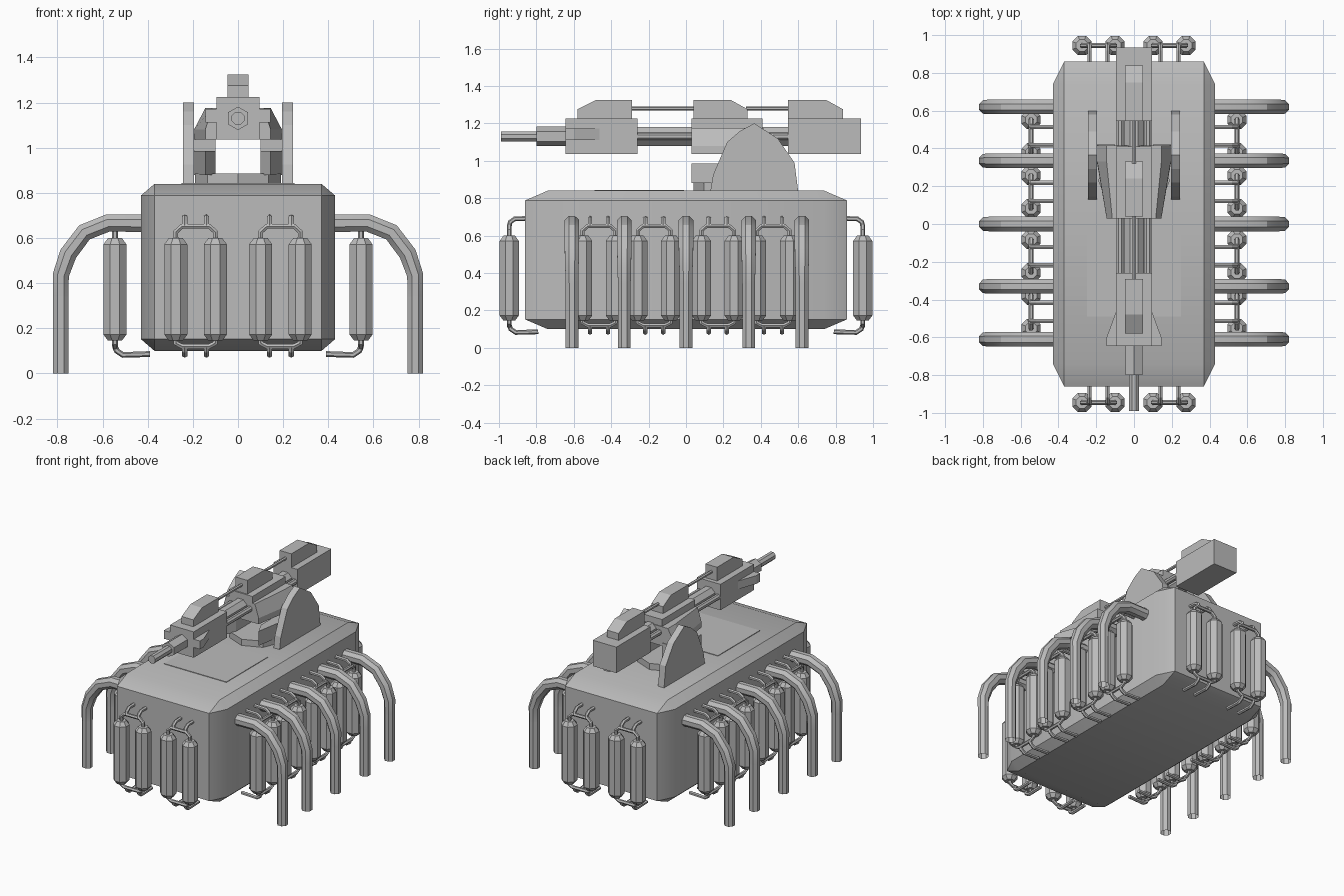
import bpy, bmesh, math
from mathutils import Vector, Matrix

cube = bpy.data.objects.get("Cube")
if cube:
    bpy.data.objects.remove(cube)

GREY = bpy.data.materials.new("plain_grey")
GREY.use_nodes = True
COLOUR = (0.5, 0.5, 0.5, 1)
GREY.diffuse_color = COLOUR
GREY.node_tree.nodes["Principled BSDF"].inputs["Base Color"].default_value = COLOUR


def finish(name, bm, smooth=False):
    bmesh.ops.recalc_face_normals(bm, faces=bm.faces)
    mesh = bpy.data.meshes.new(name)
    bm.to_mesh(mesh)
    bm.free()
    mesh.materials.append(GREY)
    obj = bpy.data.objects.new(name, mesh)
    bpy.context.collection.objects.link(obj)
    if smooth:
        bpy.ops.object.select_all(action='DESELECT')
        obj.select_set(True)
        bpy.context.view_layer.objects.active = obj
        bpy.ops.object.shade_smooth_by_angle()
    return obj


def loft(bm, rings, caps=True):
    """Skin a list of closed rings of points."""
    loops = [[bm.verts.new(p) for p in ring] for ring in rings]
    n = len(loops[0])
    for a, b in zip(loops, loops[1:]):
        for i in range(n):
            j = (i + 1) % n
            bm.faces.new((a[i], a[j], b[j], b[i]))
    if caps:
        bm.faces.new(loops[0])
        bm.faces.new(loops[-1])


def tube(bm, path, radii, sides=8, caps=True, turn=0.5):
    """Sweep a regular polygon along a path; radii is one number or one per point."""
    pts = [Vector(p) for p in path]
    if not isinstance(radii, (list, tuple)):
        radii = [radii] * len(pts)
    dirs = [(b - a).normalized() for a, b in zip(pts, pts[1:])]
    tangents = [dirs[0]] + [(a + b).normalized() for a, b in zip(dirs, dirs[1:])] + [dirs[-1]]
    t = tangents[0]
    ref = Vector((0, 0, 1)) if abs(t.z) < 0.9 else Vector((0, 1, 0))
    side = t.cross(ref).normalized()
    rings = []
    for k, p in enumerate(pts):
        if k:
            side = tangents[k - 1].rotation_difference(tangents[k]) @ side
        up = tangents[k].cross(side)
        angles = [(i + turn) * math.tau / sides for i in range(sides)]
        rings.append([p + (side * math.cos(a) + up * math.sin(a)) * radii[k] for a in angles])
    loft(bm, rings, caps)


def box(bm, x, y, z):
    loft(bm, [[(x[0], y[0], h), (x[1], y[0], h), (x[1], y[1], h), (x[0], y[1], h)] for h in z])


def side_prism(bm, x, profile):
    """Extrude a (y, z) profile between two x values."""
    loft(bm, [[(h, y, z) for y, z in profile] for h in x])


# Hull: a bevelled cube, stretched afterwards
bm = bmesh.new()
bmesh.ops.create_cube(bm, size=2)
bmesh.ops.bevel(bm, geom=bm.edges[:], offset=0.14, segments=1, affect='EDGES')
bmesh.ops.scale(bm, vec=(0.43, 0.86, 0.37), verts=bm.verts)
bmesh.ops.translate(bm, vec=(0, 0, 0.47), verts=bm.verts)
finish("hull", bm, True)

bm = bmesh.new()
box(bm, (-0.25, 0.25), (-0.49, -0.01), (0.836, 0.844))
finish("deck_hatch", bm)

# Ten bent legs, upper sleeve and thinner open shin
for s in (-1, 1):
    for y in (-0.61, -0.33, 0, 0.335, 0.62):
        bm = bmesh.new()
        bend = [(0.41, 0.665), (0.575, 0.667), (0.68, 0.625), (0.752, 0.53),
                (0.785, 0.435), (0.785, 0.34)]
        tube(bm, [(s * x, y, z) for x, z in bend], [0.042] * 4 + [0.039, 0.037], caps=False)
        tube(bm, [(s * 0.785, y, 0.34), (s * 0.785, y, 0)], 0.037, caps=False)
        finish("leg", bm, True)


# Canister pair: two tanks, a joining pipe and two feed pipes at each end
def canister_pair():
    bm = bmesh.new()
    u, f, r = 0.0875, 0.048, 0.013
    for s in (-1, 1):
        tube(bm, [(s * u, 0, z) for z in (0.145, 0.172, 0.572, 0.6)],
             [0.033, 0.055, 0.055, 0.033])
        tube(bm, [(s * f, 0, 0.65), (s * f, 0.005, 0.672), (s * f, 0.03, 0.69),
                  (s * f, 0.125, 0.692)], r, 6)
        tube(bm, [(s * f, 0, 0.12), (s * f, 0.008, 0.1), (s * f, 0.035, 0.082),
                  (s * f, 0.155, 0.086)], r, 6)
    for end, mid in ((0.59, 0.652), (0.155, 0.12)):
        knee = mid + (end - mid) * 0.4
        tube(bm, [(-u, 0, end), (-u, 0, knee), (-0.06, 0, mid), (0.06, 0, mid),
                  (u, 0, knee), (u, 0, end)], r, 6)
    return bm


spots = [(s * 0.188, e * 0.945, 0 if e < 0 else math.pi) for s in (-1, 1) for e in (-1, 1)]
spots += [(s * 0.545, y, s * math.pi / 2) for s in (-1, 1) for y in (-0.465, -0.17, 0.17, 0.465)]
first = finish("canister_pair", canister_pair())
for i, (x, y, angle) in enumerate(spots):
    obj = first
    if i:
        obj = bpy.data.objects.new("canister_pair", first.data)
        bpy.context.collection.objects.link(obj)
    obj.matrix_world = Matrix.Translation((x, y, 0)) @ Matrix.Rotation(angle, 4, 'Z')

# Turntable and the two shield plates beside the gun
bm = bmesh.new()
tube(bm, [(0, 0.23, 0.835), (0, 0.23, 0.885)], 0.19, 8, turn=0)
finish("turntable", bm)

shield = [(0.13, 0.835), (0.145, 0.925), (0.22, 1.1), (0.29, 1.16), (0.365, 1.2),
          (0.49, 1.12), (0.58, 0.99), (0.6, 0.835)]
for s in (-1, 1):
    bm = bmesh.new()
    side_prism(bm, (s * 0.195, s * 0.243), shield)
    finish("shield_plate", bm)

    # Wedge-nosed cradle arm, low in front and tall behind
    bm = bmesh.new()
    nose = [(0.145, 0.03), (0.195, 0.32), (0.195, 0.42), (0.1, 0.42), (0.1, 0.12)]
    loft(bm, [[(s * x, y, z) for x, y in nose] for z in (0.88, 0.985)])
    box(bm, (s * 0.1, s * 0.195), (0.32, 0.42), (0.985, 1.06))
    finish("cradle_arm", bm)

# Mid gun housing with sloping cheeks
bm = bmesh.new()
rings = []
for y, top, wide in ((0.03, 0.115, 0.145), (0.33, 0.145, 0.195), (0.415, 0.145, 0.195)):
    half = [(wide, 1.037), (wide, 1.08), (top, 1.175)]
    rings.append([(x, y, z) for x, z in half] + [(-x, y, z) for x, z in reversed(half)])
loft(bm, rings)
finish("gun_cheeks", bm)

# Three gun blocks, each with a sloped cap on top
blocks = [("front", -0.645, -0.26, -0.29, -0.48, -0.58),
          ("middle", 0.03, 0.41, 0.04, 0.24, 0.33),
          ("rear", 0.545, 0.935, 0.545, 0.75, 0.84)]
for name, y0, y1, flat, crest, slope in blocks:
    bm = bmesh.new()
    box(bm, (-0.095, 0.095), (y0, y1), (1.037, 1.225))
    finish(name + "_gun_block", bm)
    bm = bmesh.new()
    side_prism(bm, (-0.047, 0.047), [(flat, 1.22), (flat, 1.325), (crest, 1.325),
                                     (slope, 1.275), (slope, 1.22)])
    finish(name + "_block_cap", bm)

# Side fins tapering back along the front block
for s in (-1, 1):
    bm = bmesh.new()
    fin = [(0.09, -0.645), (0.145, -0.645), (0.145, -0.6), (0.09, -0.45)]
    loft(bm, [[(s * x, y, z) for x, y in fin] for z in (1.112, 1.172)])
    finish("muzzle_fin", bm)

# Barrel, sleeve and the rods that join the blocks
bm = bmesh.new()
tube(bm, [(0, -0.99, 1.13), (0, -0.7, 1.13)], 0.03)
finish("barrel", bm)
bm = bmesh.new()
tube(bm, [(0, -0.8, 1.13), (0, -0.64, 1.13)], 0.052, 6)
finish("barrel_sleeve", bm)
for y0, y1 in ((-0.27, 0.04), (0.4, 0.55)):
    bm = bmesh.new()
    tube(bm, [(0, y0, 1.13), (0, y1, 1.13)], 0.056)
    for s in (-1, 1):
        tube(bm, [(s * 0.074, y0, 1.13), (s * 0.074, y1, 1.13)], 0.021)
    finish("gun_tubes", bm)
for y0, y1 in ((-0.3, 0.05), (0.32, 0.55)):
    bm = bmesh.new()
    tube(bm, [(0, y0, 1.28), (0, y1, 1.28)], 0.011, 6)
    finish("cap_rod", bm)
